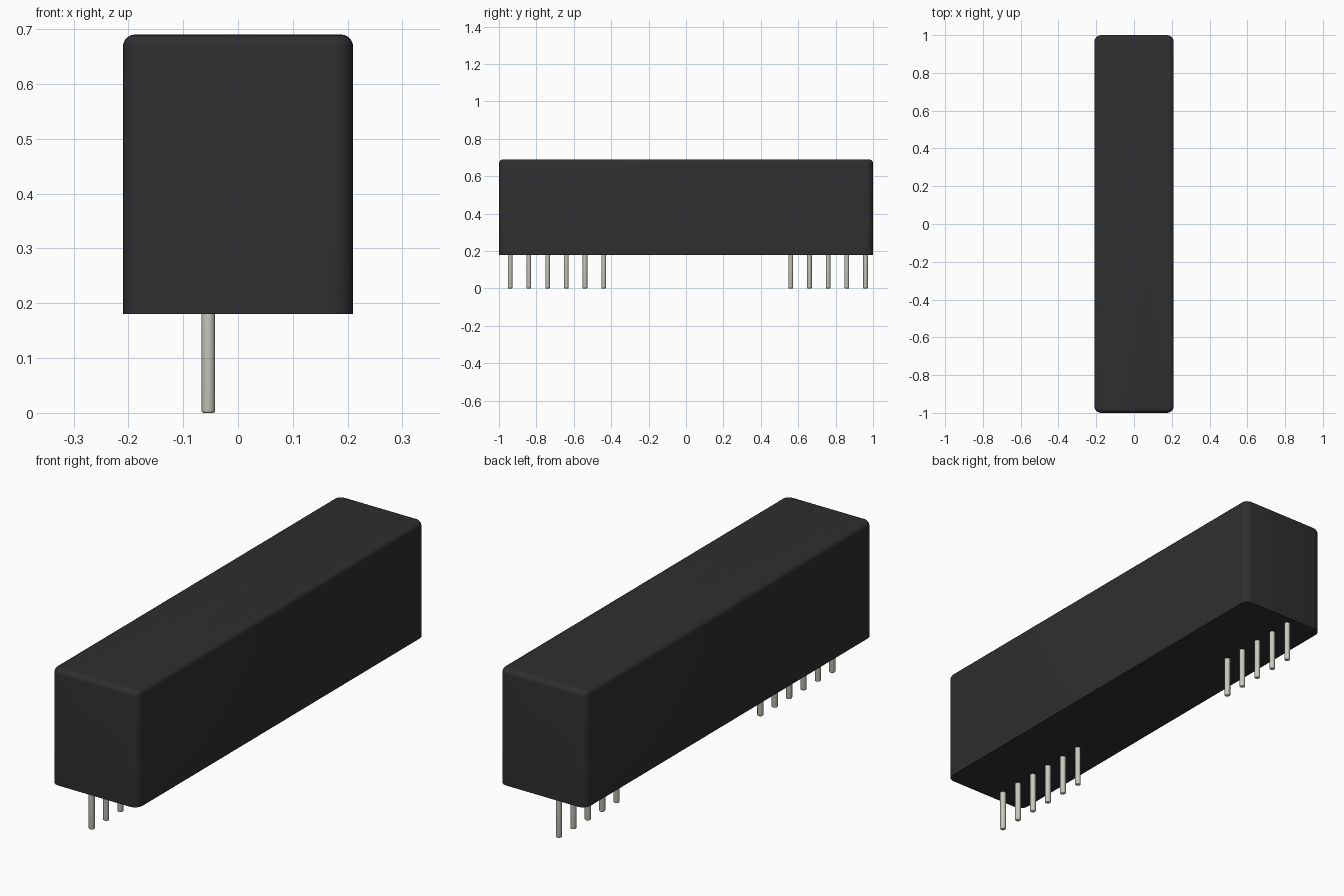
import bpy
import bmesh
import math

cube = bpy.data.objects.get("Cube")
if cube:
    bpy.data.objects.remove(cube, do_unlink=True)


def make_material(name, color, roughness, metallic=0.0):
    mat = bpy.data.materials.new(name)
    mat.use_nodes = True
    mat.diffuse_color = color
    bsdf = next(n for n in mat.node_tree.nodes if n.type == 'BSDF_PRINCIPLED')
    bsdf.inputs["Base Color"].default_value = color
    bsdf.inputs["Roughness"].default_value = roughness
    bsdf.inputs["Metallic"].default_value = metallic
    return mat


def finish(bm, name, mat, location):
    mesh = bpy.data.meshes.new(name)
    bm.to_mesh(mesh)
    bm.free()
    mesh.materials.append(mat)
    obj = bpy.data.objects.new(name, mesh)
    obj.location = location
    bpy.context.collection.objects.link(obj)
    bpy.ops.object.select_all(action='DESELECT')
    obj.select_set(True)
    bpy.context.view_layer.objects.active = obj
    bpy.ops.object.shade_smooth_by_angle(angle=math.radians(35))
    return obj


def bevel(bm, edges, offset, segments):
    bmesh.ops.bevel(bm, geom=edges, offset=offset, segments=segments,
                    profile=0.5, affect='EDGES')


black = make_material("black plastic", (0.028, 0.028, 0.028, 1), 0.6)
tin = make_material("tinned metal", (0.58, 0.58, 0.50, 1), 0.4)

width, length, base, top = 0.42, 2.0, 0.18, 0.69
height = top - base

# Body: rounded upright corners, softened top rim, sharp flat underside
bm = bmesh.new()
bmesh.ops.create_cube(bm, size=1)
for v in bm.verts:
    v.co.x *= width
    v.co.y *= length
    v.co.z *= height
bevel(bm, [e for e in bm.edges
           if abs(e.verts[0].co.z - e.verts[1].co.z) > height / 2], 0.036, 6)
bevel(bm, [e for e in bm.edges
           if all(v.co.z > height / 2 - 0.001 for v in e.verts)], 0.022, 5)
finish(bm, "body", black, (0, 0, (base + top) / 2))

# Pins: one offset row, a group of six at the front and five at the back
pin_x, pin_radius, pitch, sunk = -0.054, 0.0125, 0.1, 0.01
pin_height = base + sunk
for group, start, count in (("front", -0.94, 6), ("back", 0.56, 5)):
    for i in range(count):
        bm = bmesh.new()
        bmesh.ops.create_cone(bm, cap_ends=True, segments=20,
                              radius1=pin_radius, radius2=pin_radius,
                              depth=pin_height)
        bevel(bm, [e for e in bm.edges
                   if all(v.co.z < 0 for v in e.verts)], 0.004, 3)
        finish(bm, f"{group}_pin_{i + 1}", tin,
               (pin_x, start + i * pitch, pin_height / 2))
